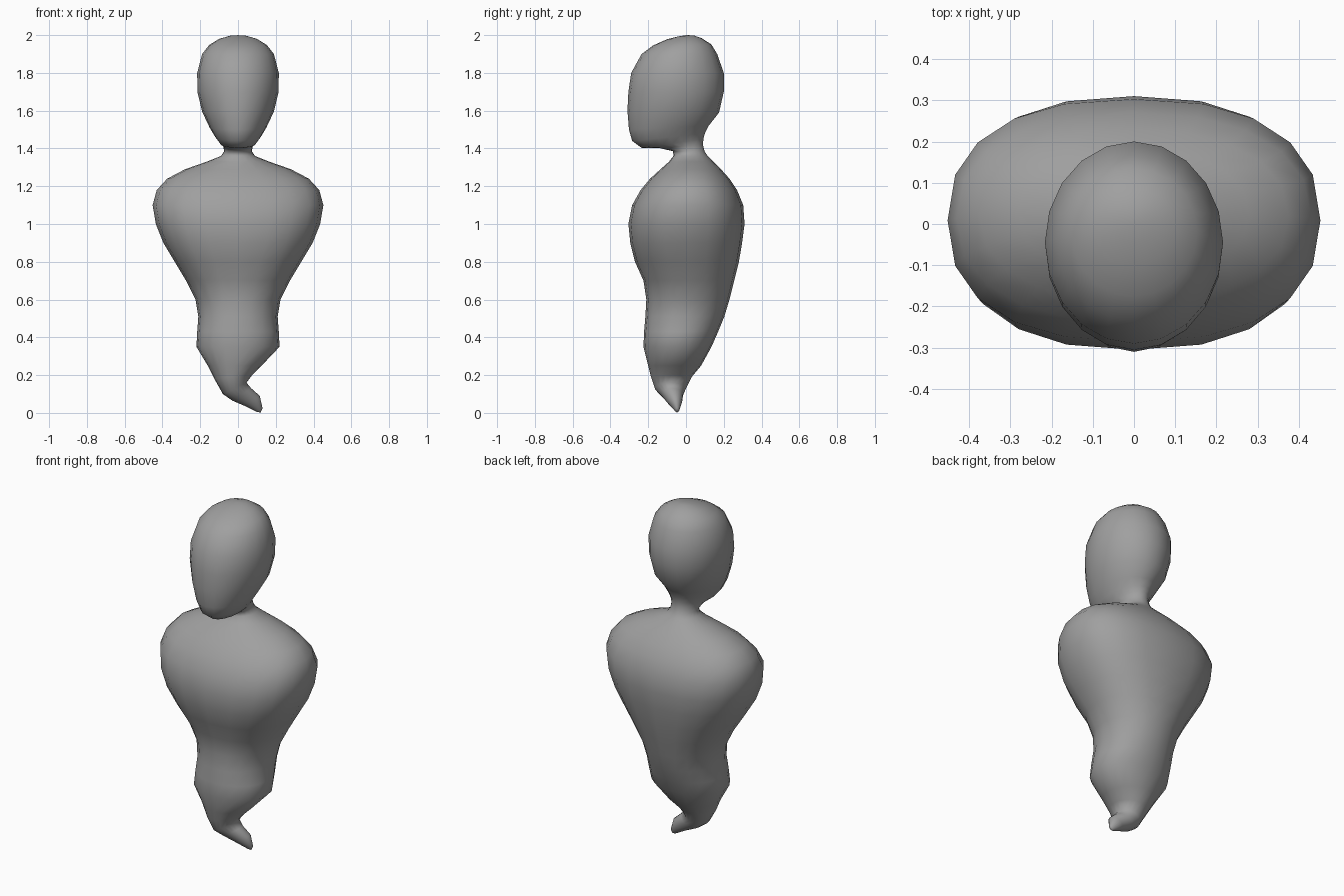
import bpy, bmesh
from math import cos, sin, pi, copysign

cube = bpy.data.objects.get("Cube")
if cube:
    bpy.data.objects.remove(cube)

SEGMENTS = 20

clay = bpy.data.materials.new("grey_clay")
clay.use_nodes = True
GREY = (0.35, 0.35, 0.35, 1)
clay.diffuse_color = GREY
clay.node_tree.nodes["Principled BSDF"].inputs["Base Color"].default_value = GREY


def ring(bm, left, right, front, back, power=2.0):
    """Oval through left/right (x, z) and front/back (y, z) points."""
    (xl, zl), (xr, zr), (yf, zf), (yb, zb) = left, right, front, back
    verts = []
    for i in range(SEGMENTS):
        a = 2 * pi * i / SEGMENTS
        c, s = (copysign(abs(t) ** (2 / power), t) for t in (cos(a), sin(a)))
        verts.append(bm.verts.new((
            (xl + xr) / 2 + c * (xr - xl) / 2,
            (yf + yb) / 2 + s * (yb - yf) / 2,
            (zl + zr + zf + zb) / 4 + c * (zr - zl) / 2 + s * (zb - zf) / 2)))
    return verts


bm = bmesh.new()
rings = []

# Curled tail: lower left edge, upper right edge, front and back depth
for left, right, yf, yb in [
    ((0.10, 0.005), (0.13, 0.025), -0.06, -0.035),
    ((0.04, 0.035), (0.115, 0.09), -0.10, -0.02),
    ((-0.03, 0.065), (0.07, 0.13), -0.13, -0.015),
    ((-0.08, 0.10), (0.045, 0.16), -0.165, 0.0),
    ((-0.125, 0.18), (0.075, 0.20), -0.185, 0.03),
    ((-0.16, 0.25), (0.125, 0.25), -0.20, 0.08),
]:
    mid = (left[1] + right[1]) / 2
    rings.append(ring(bm, left, right, (yf, mid), (yb, mid)))

# Torso and neck: height, half width, front, back, squareness
for z, w, yf, yb, power in [
    (0.35, 0.22, -0.225, 0.135, 2.1),
    (0.43, 0.216, -0.222, 0.17, 2.1),
    (0.51, 0.21, -0.215, 0.203, 2.1),
    (0.60, 0.225, -0.21, 0.23, 2.1),
    (0.70, 0.275, -0.225, 0.255, 2.2),
    (0.80, 0.335, -0.27, 0.28, 2.3),
    (0.90, 0.395, -0.295, 0.297, 2.4),
    (1.00, 0.435, -0.305, 0.31, 2.4),
    (1.10, 0.452, -0.285, 0.303, 2.4),
    (1.18, 0.43, -0.24, 0.27, 2.3),
    (1.24, 0.375, -0.19, 0.23, 2.2),
    (1.29, 0.28, -0.135, 0.185, 2.1),
    (1.33, 0.165, -0.09, 0.145, 2.0),
    (1.36, 0.09, -0.067, 0.115, 2.0),
    (1.385, 0.073, -0.068, 0.098, 2.0),
]:
    rings.append(ring(bm, (-w, z), (w, z), (yf, z), (yb, z), power))

# Head: half width, front point, back point
for w, front, back in [
    (0.078, (-0.14, 1.402), (0.09, 1.42)),
    (0.095, (-0.235, 1.403), (0.092, 1.45)),
    (0.12, (-0.285, 1.44), (0.10, 1.48)),
    (0.15, (-0.302, 1.50), (0.12, 1.52)),
    (0.19, (-0.31, 1.60), (0.175, 1.59)),
    (0.215, (-0.305, 1.70), (0.20, 1.70)),
    (0.216, (-0.29, 1.80), (0.20, 1.80)),
    (0.19, (-0.235, 1.90), (0.165, 1.90)),
    (0.153, (-0.175, 1.945), (0.135, 1.95)),
    (0.10, (-0.10, 1.978), (0.085, 1.983)),
    (0.045, (-0.045, 1.992), (0.04, 1.999)),
]:
    mid = (front[1] + back[1]) / 2
    rings.append(ring(bm, (-w, mid), (w, mid), front, back))

# Skin the rings and close both ends
for low, high in zip(rings, rings[1:]):
    for i in range(SEGMENTS):
        j = (i + 1) % SEGMENTS
        bm.faces.new((low[i], low[j], high[j], high[i]))
for end in (rings[0], rings[-1]):
    tip = bmesh.ops.create_vert(bm, co=sum((v.co for v in end), end[0].co * 0) / SEGMENTS)["vert"][0]
    if end is rings[0]:
        tip.co.x += 0.005
        tip.co.z -= 0.013
    else:
        tip.co.z += 0.004
    for i in range(SEGMENTS):
        bm.faces.new((end[i], end[(i + 1) % SEGMENTS], tip))
bmesh.ops.recalc_face_normals(bm, faces=bm.faces)

mesh = bpy.data.meshes.new("figure_body")
bm.to_mesh(mesh)
bm.free()
mesh.materials.append(clay)
mesh.shade_smooth()
body = bpy.data.objects.new("figure_body", mesh)
bpy.context.collection.objects.link(body)
